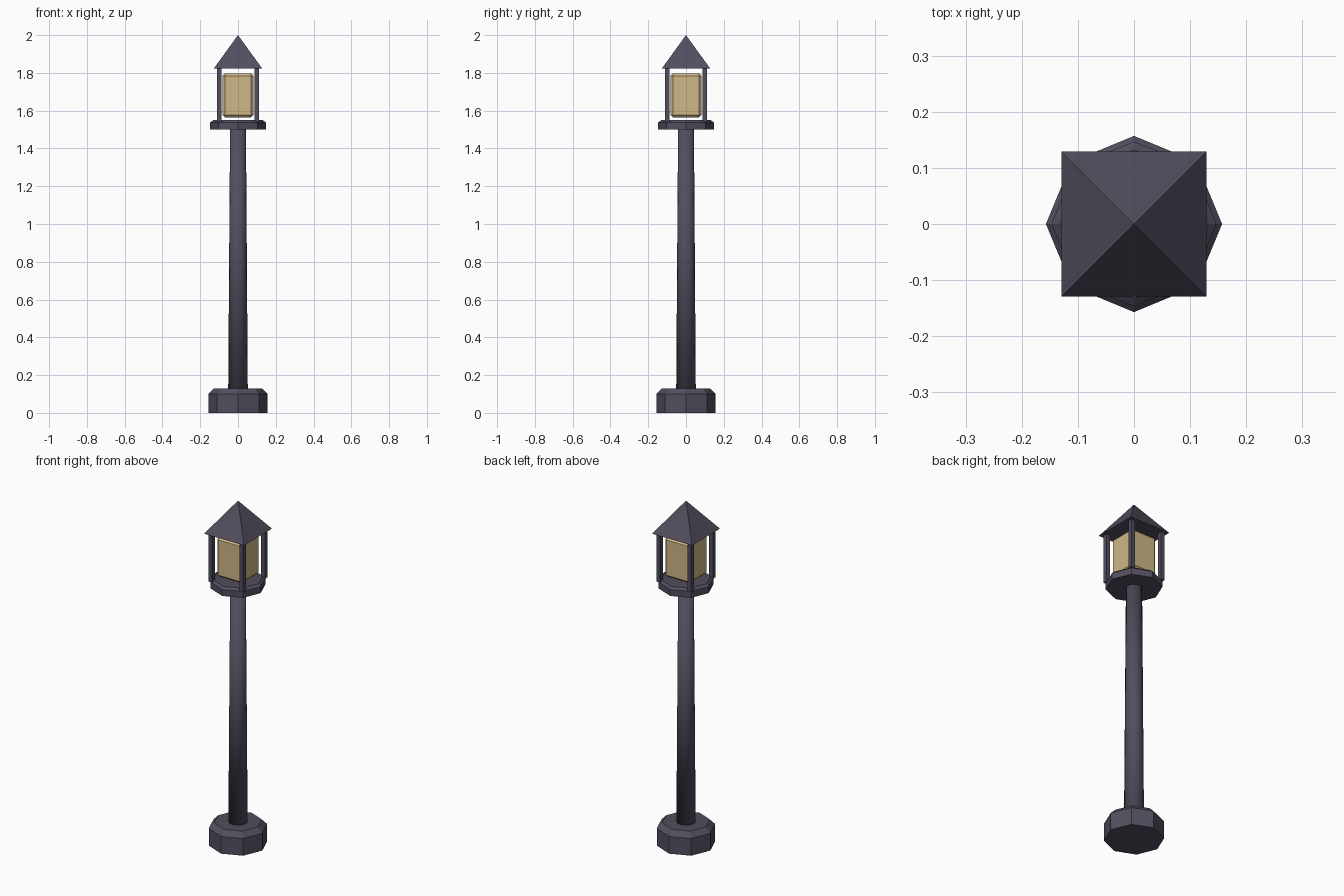
import bpy
import bmesh
from math import pi, sqrt
from mathutils import Matrix

cube = bpy.data.objects.get("Cube")
if cube:
    bpy.data.objects.remove(cube, do_unlink=True)


def material(name, rgb):
    mat = bpy.data.materials.new(name)
    mat.use_nodes = True
    colour = (*rgb, 1)
    mat.diffuse_color = colour
    mat.node_tree.nodes["Principled BSDF"].inputs["Base Color"].default_value = colour
    return mat


def finish(name, bm, mat, smooth=False):
    bmesh.ops.recalc_face_normals(bm, faces=bm.faces)
    mesh = bpy.data.meshes.new(name)
    bm.to_mesh(mesh)
    bm.free()
    mesh.materials.append(mat)
    for face in mesh.polygons:
        face.use_smooth = smooth
    obj = bpy.data.objects.new(name, mesh)
    bpy.context.collection.objects.link(obj)
    return obj


def cone(name, sides, r1, r2, z1, z2, mat, turn=0, smooth=False):
    bm = bmesh.new()
    place = Matrix.Translation((0, 0, (z1 + z2) / 2)) @ Matrix.Rotation(turn, 4, "Z")
    bmesh.ops.create_cone(bm, cap_ends=True, segments=sides, radius1=r1,
                          radius2=r2, depth=z2 - z1, matrix=place)
    return finish(name, bm, mat, smooth)


def octagon_block(name, radius, top_radius, z1, shoulder, z2, mat):
    """Octagonal slab, corners on the axes, with a chamfered top rim."""
    bm = bmesh.new()
    place = Matrix.Translation((0, 0, (z1 + shoulder) / 2))
    bmesh.ops.create_cone(bm, cap_ends=True, segments=8, radius1=radius,
                          radius2=radius, depth=shoulder - z1, matrix=place)
    top = max(bm.faces, key=lambda f: f.calc_center_median().z)
    rim = bmesh.ops.extrude_face_region(bm, geom=[top])["geom"]
    bmesh.ops.delete(bm, geom=[top], context="FACES_ONLY")
    for v in (g for g in rim if isinstance(g, bmesh.types.BMVert)):
        v.co.x *= top_radius / radius
        v.co.y *= top_radius / radius
        v.co.z = z2
    return finish(name, bm, mat)


def box(name, x, y, half, z1, z2, mat, bevel=0):
    bm = bmesh.new()
    place = Matrix.Translation((x, y, (z1 + z2) / 2)) @ Matrix.Diagonal(
        (2 * half, 2 * half, z2 - z1, 1))
    bmesh.ops.create_cube(bm, size=1, matrix=place)
    if bevel:
        bmesh.ops.bevel(bm, geom=bm.edges[:], offset=bevel, segments=1,
                        affect="EDGES")
    return finish(name, bm, mat)


iron = material("dark iron", (0.085, 0.076, 0.112))
glow = material("warm glass", (0.62, 0.475, 0.24))

# Foot and tapering pole
octagon_block("base", 0.157, 0.127, 0, 0.1, 0.13, iron)
cone("pole", 16, 0.052, 0.042, 0.1, 1.51, iron, smooth=True)

# Lantern floor, glass and corner posts
octagon_block("lantern_platform", 0.147, 0.132, 1.5, 1.537, 1.55, iron)
box("lantern_glass", 0, 0, 0.083, 1.565, 1.797, glow, bevel=0.013)
for side_x, across in ((-1, "right"), (1, "left")):
    for side_y, along in ((-1, "front"), (1, "back")):
        box(f"post_{along}_{across}", side_x * 0.1, side_y * 0.1, 0.012,
            1.54, 1.825, iron)

# Pyramid roof
cone("roof", 4, 0.129 * sqrt(2), 0, 1.822, 2, iron, turn=pi / 4)
